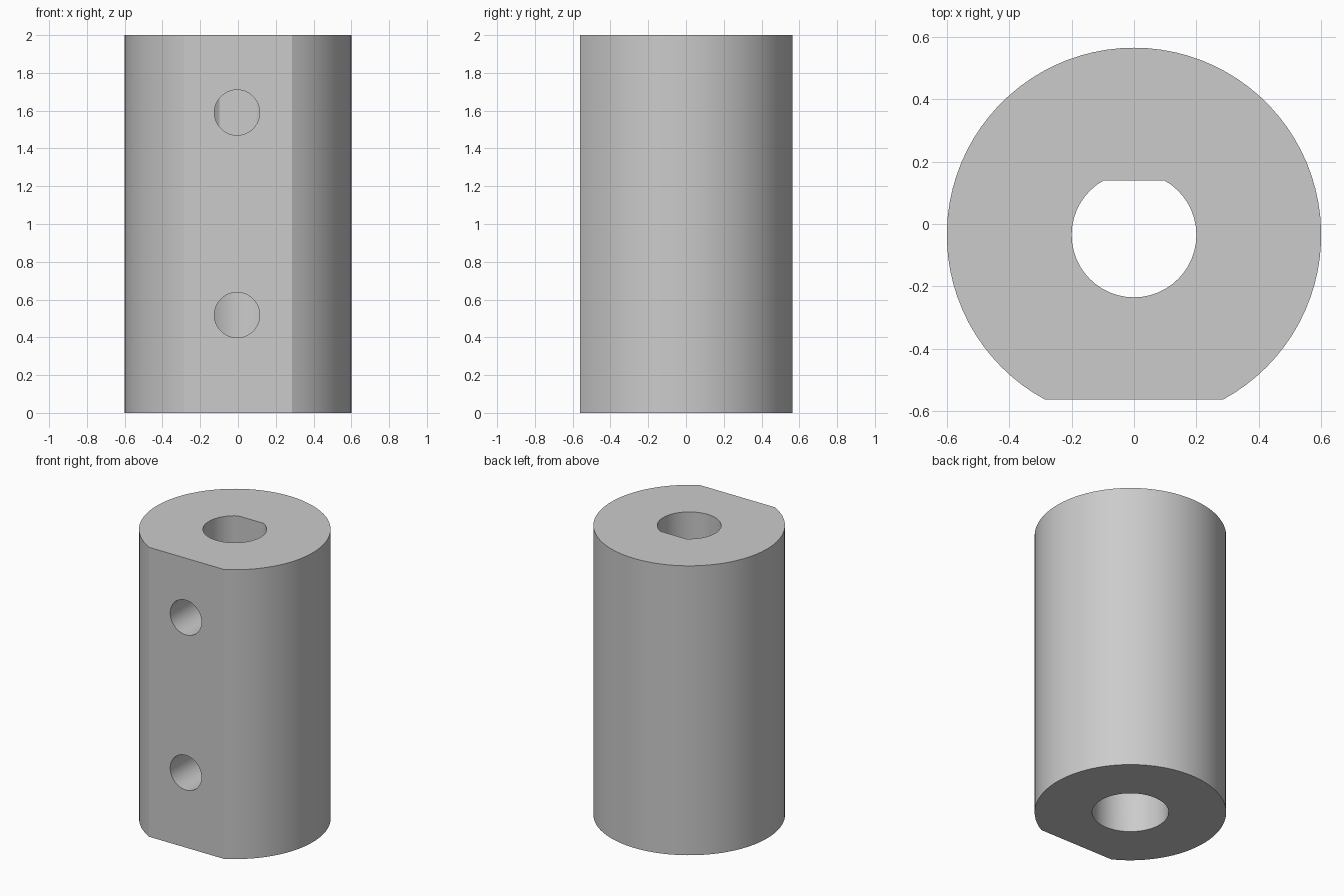
import bpy
import bmesh
from math import asin, cos, sin, pi, radians
from mathutils import Matrix

if "Cube" in bpy.data.objects:
    bpy.data.objects.remove(bpy.data.objects["Cube"])

HEIGHT = 2.0
AXIS_Y = -0.035

steel = bpy.data.materials.new("plain grey metal")
steel.diffuse_color = (0.6, 0.6, 0.6, 1)
steel.use_nodes = True
steel.node_tree.nodes["Principled BSDF"].inputs["Base Color"].default_value = (0.6, 0.6, 0.6, 1)


def prism(name, radius, half_flat, length, segments, matrix, flat_dir=-pi / 2):
    """Round bar with one flat (half width half_flat) facing flat_dir."""
    gap = asin(half_flat / radius)
    count = segments + (1 if gap else 0)
    bm = bmesh.new()
    ring = []
    for i in range(count):
        a = flat_dir + gap + (2 * pi - 2 * gap) * i / segments
        ring.append(bm.verts.new((radius * cos(a), radius * sin(a), 0)))
    base = bm.faces.new(ring)
    top = bmesh.ops.extrude_face_region(bm, geom=[base])["geom"]
    bmesh.ops.translate(bm, vec=(0, 0, length),
                        verts=[v for v in top if isinstance(v, bmesh.types.BMVert)])
    bmesh.ops.recalc_face_normals(bm, faces=bm.faces)
    bm.transform(matrix)
    mesh = bpy.data.meshes.new(name)
    bm.to_mesh(mesh)
    bm.free()
    mesh.materials.append(steel)
    obj = bpy.data.objects.new(name, mesh)
    bpy.context.collection.objects.link(obj)
    return obj


def on_axis(z):
    return Matrix.Translation((0, AXIS_Y, z))


# Outer sleeve with a flat on the front
sleeve = prism("coupling_sleeve", 0.6, 0.286, HEIGHT, 72, on_axis(0))

# D-shaped upper bore and wider round lower bore
cutters = [
    prism("upper_bore_cutter", 0.2, 0.097, 1.2, 40, on_axis(0.95), pi / 2),
    prism("lower_bore_cutter", 0.24, 0, 1.1, 48, on_axis(-0.1)),
]

# Set screw holes from the front flat into the bores
for label, z in (("upper", 1.59), ("lower", 0.518)):
    place = Matrix.Translation((-0.005, AXIS_Y, z)) @ Matrix.Rotation(pi / 2, 4, "X")
    cutters.append(prism(label + "_screw_hole_cutter", 0.12, 0, 0.8, 36, place))

bpy.ops.object.select_all(action="DESELECT")
bpy.context.view_layer.objects.active = sleeve
sleeve.select_set(True)
for cutter in cutters:
    cutter.hide_render = True
    cut = sleeve.modifiers.new(cutter.name, "BOOLEAN")
    cut.operation = "DIFFERENCE"
    cut.solver = "EXACT"
    cut.object = cutter
    bpy.ops.object.modifier_apply(modifier=cut.name)
    bpy.data.objects.remove(cutter)

bpy.ops.object.shade_smooth_by_angle(angle=radians(20))
